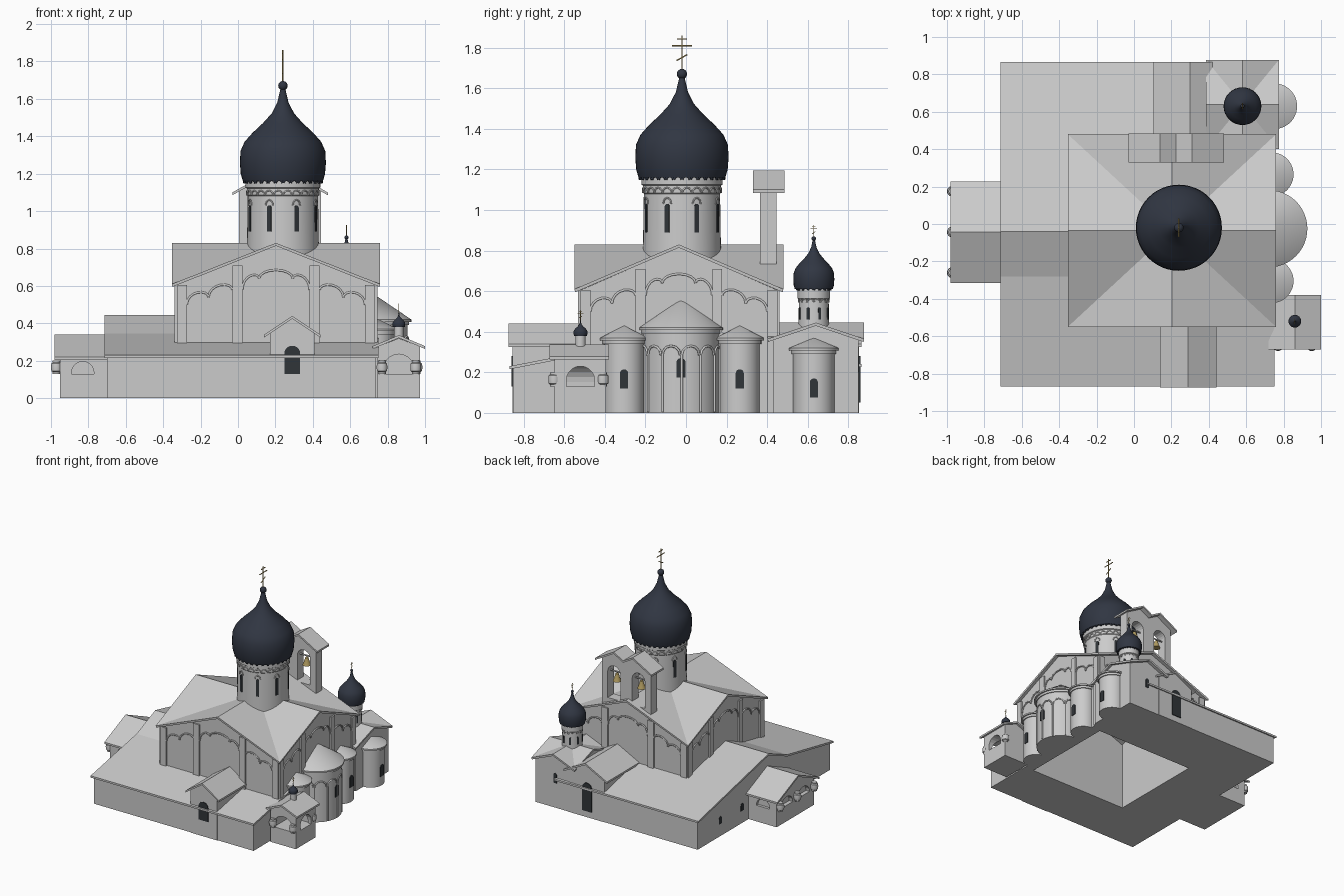
import bpy, bmesh, math
from math import sin, cos, pi, radians

if "Cube" in bpy.data.objects:
    bpy.data.objects.remove(bpy.data.objects["Cube"])

def mat(name, c):
    m = bpy.data.materials.new(name)
    m.diffuse_color = (*c, 1)
    m.use_nodes = True
    m.node_tree.nodes["Principled BSDF"].inputs["Base Color"].default_value = m.diffuse_color
    return m
NAVY, GOLD, GLASS = mat("navy", (.03, .037, .055)), mat("gold", (.45, .34, .12)), mat("glass", (.03, .035, .04))
smooth = []

def mesh(name, verts, faces, m=None, recalc=True):
    bm = bmesh.new()
    vs = [bm.verts.new(v) for v in verts]
    for f in faces:
        bm.faces.new([vs[i] for i in f])
    if recalc:
        bmesh.ops.recalc_face_normals(bm, faces=bm.faces)
    me = bpy.data.meshes.new(name)
    bm.to_mesh(me)
    bm.free()
    o = bpy.data.objects.new(name, me)
    bpy.context.collection.objects.link(o)
    if m:
        me.materials.append(m)
    return o

def prism(name, pts, axis, a, b, m=None):
    """Extrude a (horizontal, z) outline along x or y."""
    n = len(pts)
    vs = [(t, p, z) if axis == 'x' else (p, t, z) for t in (a, b) for p, z in pts]
    fs = [range(n), range(n, 2*n)] + [(i, (i+1) % n, n+(i+1) % n, n+i) for i in range(n)]
    return mesh(name, vs, fs, m)

def box(name, x0, x1, y0, y1, z0, z1, m=None):
    return prism(name, [(x0, z0), (x1, z0), (x1, z1), (x0, z1)], 'y', y0, y1, m)

def sheet(name, pts, axis, a, b, t=.015):
    """Folded roof sheet following a polyline."""
    return prism(name, pts + [(p, z-t) for p, z in reversed(pts)], axis, a, b)

def arch(c, w, z0, z1):
    r = w/2
    h = min(r, z1-z0-.002)
    return [(c-r, z0), (c+r, z0)] + [(c+r*cos(pi*i/10), z1-h+h*sin(pi*i/10)) for i in range(11)]

def gable(c, h, ze, zr, z0=0):
    return [(c-h, z0), (c+h, z0), (c+h, ze), (c, zr), (c-h, ze)]

def cross_gable(name, cx, cy, hx, hy, ze, zr, z0=None):
    ring = [(-1, -1), (0, -1), (1, -1), (1, 0), (1, 1), (0, 1), (-1, 1), (-1, 0)]
    vs = [(cx+u*hx, cy+v*hy, ze if u*v else zr) for u, v in ring] + [(cx, cy, zr)]
    fs = [(8, i, (i+1) % 8) for i in range(8)]
    if z0 is not None:
        vs += [(cx+u*hx, cy+v*hy, z0) for u, v in ring[::2]]
        for i in range(4):
            fs.append((9+i, 9+(i+1) % 4, (2*i+2) % 8, 2*i+1, 2*i))
        fs.append((12, 11, 10, 9))
        return mesh(name, vs, fs)
    o = mesh(name, vs, fs, recalc=False)
    s = o.modifiers.new("thickness", 'SOLIDIFY')
    s.thickness, s.offset = .016, -1
    return o

def lathe(name, prof, cx, cy, n=48, m=None, half=False):
    """Revolve (r, z) around a vertical axis; half keeps only the +x side."""
    k = len(prof)
    cnt, sweep, a0 = (n//2+1, pi, -pi/2) if half else (n, 2*pi, 0)
    vs, fs = [], []
    for i in range(cnt):
        a = a0 + sweep*i/(n//2 if half else n)
        vs += [(cx+r*cos(a), cy+r*sin(a), z) for r, z in prof]
    for i in range(cnt-1 if half else cnt):
        j = (i+1) % cnt
        fs += [(i*k+q, j*k+q, j*k+q+1, i*k+q+1) for q in range(k-1)]
    o = mesh(name, vs, fs, m)
    bm = bmesh.new()
    bm.from_mesh(o.data)
    bmesh.ops.remove_doubles(bm, verts=bm.verts, dist=1e-5)
    bmesh.ops.recalc_face_normals(bm, faces=bm.faces)
    bm.to_mesh(o.data)
    bm.free()
    smooth.append(o)
    return o

def rods(name, lines, rad, m=None):
    cu = bpy.data.curves.new(name, 'CURVE')
    cu.dimensions, cu.bevel_depth, cu.bevel_resolution = '3D', rad, 1
    cu.use_fill_caps = True
    for pts in lines:
        s = cu.splines.new('POLY')
        s.points.add(len(pts)-1)
        for p, q in zip(s.points, pts):
            p.co = (*q, 1)
    if m:
        cu.materials.append(m)
    o = bpy.data.objects.new(name, cu)
    bpy.context.collection.objects.link(o)

def cut(cutter, *targets):
    for t in targets:
        b = t.modifiers.new("cut", 'BOOLEAN')
        b.object, b.solver = cutter, 'EXACT'
        with bpy.context.temp_override(object=t, active_object=t):
            bpy.ops.object.modifier_apply(modifier="cut")
    bpy.data.objects.remove(cutter)

def round_window(cx, cy, r, ang, w, z0, z1):
    o = prism("window", arch(0, w, z0, z1), 'x', r-.03, r+.003, GLASS)
    o.location, o.rotation_euler = (cx, cy, 0), (0, 0, ang)

def scallops(name, cx, cy, r, a0, a1, n, z, h, rad, m=None, drop=0):
    """Row of little arches wrapped round a cylinder, optionally on thin shafts."""
    lines, st = [], (a1-a0)/n
    for i in range(n):
        c = a0+st*(i+.5)
        P = lambda a, zz: (cx+r*cos(a), cy+r*sin(a), zz)
        pts = [P(c-st*.46*cos(pi*k/6), z+h*sin(pi*k/6)) for k in range(7)]
        if drop and i:
            pts = [P(c-st*.46, z-drop)] + pts
        lines.append(pts)
    rods(name, lines, rad, m)

DOME = [(.93, 0), (.98, .08), (1, .2), (.985, .33), (.89, .43), (.7, .53), (.46, .635), (.26, .74), (.13, .86), (.06, 1), (0, 1)]
def dome(cx, cy, r, z0, z1, top, n=48):
    lathe("onion_dome", [(0, z0)] + [(a*r, z0+b*(z1-z0)) for a, b in DOME], cx, cy, n, NAVY)
    b = r*.11
    lathe("dome_ball", [(b*sin(pi*i/8), z1+b*.8-b*cos(pi*i/8)) for i in range(9)], cx, cy, 16, NAVY)
    zb = z1+b*1.7
    h = top-zb
    L = lambda w, f, s=0: [(cx, cy-w*h, zb+h*(f-s)), (cx, cy+w*h, zb+h*(f+s))]
    rods("cross", [[(cx, cy, zb-.01), (cx, cy, top)], L(.29, .7), L(.15, .9), L(.16, .35, .09)], max(h*.022, .0018), GOLD)

# Main hall, surrounding gallery and their roofs
CX, CY = .203, -.035
hall = cross_gable("main_hall", CX, CY, .53, .485, .605, .815, 0)
cross_gable("main_roof", CX, CY, .557, .515, .61, .83)
prof = [(-.87, .23), (-.28, .345), (-.04, .445), (.865, .24)]
gallery = prism("gallery", [(.85, 0), (-.85, 0), (-.85, .225)] + [(p, z-.01) for p, z in prof[1:3]] + [(.85, .233)], 'x', -.7, .735)
groof = sheet("gallery_roof", prof, 'x', -.715, .75)
cut(box("north_gap", .58, .9, .3, .95, .2, .6), groof)
cut(cross_gable("cavity", CX, CY, .45, .4, .56, .74, -.05), hall, gallery, groof)

# Pilasters and lobed relief on the four facades
for a, hu, hn in ((0, .485, .53), (pi/2, .53, .485), (pi, .485, .53), (-pi/2, .53, .485)):
    def W(u, z, d=.004):
        return (CX+cos(a)*(hn+d)-sin(a)*u*hu, CY+sin(a)*(hn+d)+cos(a)*u*hu, z)
    for u, zt in ((-.95, .605), (-.39, .71), (.39, .71), (.95, .605)):
        q = [(u-.05, 0), (u+.05, 0), (u+.05, zt), (u-.05, zt)]
        mesh("pilaster", [W(p, z, d) for d in (-.01, .012) for p, z in q],
             [(0, 1, 2, 3), (4, 5, 6, 7)] + [(i, (i+1) % 4, 4+(i+1) % 4, 4+i) for i in range(4)])
    lobes = [(-.34, .58, -.17, .64), (-.17, .64, .17, .64), (.17, .64, .34, .58)]
    lobes += [(s*.9, .5, s*.68, .54) for s in (-1, 1)] + [(s*.68, .54, s*.44, .58) for s in (-1, 1)]
    rods("lobed_relief", [[W(u0+(u1-u0)*(1-cos(pi*k/8))/2, z0+(z1-z0)*k/8+.045*sin(pi*k/8)) for k in range(9)]
                          for u0, z0, u1, z1 in lobes], .006)

# Main drum with windows, hoods and arcature, and its dome
DX, DY = .24, -.02
lathe("main_drum", [(0, .75), (.193, .75), (.188, 1.08), (.192, 1.085), (.192, 1.12), (.2, 1.125), (.2, 1.16), (0, 1.16)], DX, DY)
for i in range(8):
    a = radians(22.5+45*i)
    round_window(DX, DY, .19, a, .024, .89, 1.03)
    scallops("window_hood", DX, DY, .191, a-.12, a+.12, 1, 1.03, .03, .004)
scallops("drum_arcature", DX, DY, .193, 0, 2*pi, 24, 1.085, .025, .004)
scallops("dome_lace", DX, DY, .208, 0, 2*pi, 32, 1.15, .016, .006, NAVY)
dome(DX, DY, .23, 1.16, 1.65, 1.86)

# Apses: centre, two sides, and the chapel one
def apse(cx, cy, r, z, zr, wz, ww):
    lathe("apse", [(0, 0), (r, 0), (r, z), (0, z)], cx, cy, 48, None, True)
    lathe("apse_roof", [(0, z-.012), (r+.02, z-.012), (r+.02, z), (0, zr)], cx, cy, 48, None, True)
    lathe("apse_band", [(r-.01, z-.03), (r+.008, z-.03), (r+.008, z-.01), (r-.01, z-.01)], cx, cy, 48, None, True)
    round_window(cx, cy, r, 0, ww, wz, wz+.095)
apse(.72, -.025, .187, .42, .56, .175, .046)
scallops("apse_arcature", .72, -.025, .189, -pi/2, pi/2, 6, .285, .045, .006, None, .28)
for y in (-.305, .265):
    apse(.735, y, .098, .37, .43, .12, .04)
apse(.75, .63, .102, .32, .37, .075, .04)

# North-east chapel with small drum and dome
cross_gable("side_chapel", .58, .64, .175, .21, .365, .432, 0)
cross_gable("side_chapel_roof", .58, .64, .195, .238, .365, .445)
lathe("chapel_drum", [(0, .4), (.077, .4), (.073, .56), (.08, .565), (.08, .61), (0, .61)], .58, .63, 32)
for i in range(8):
    round_window(.58, .63, .075, radians(22.5+45*i), .014, .46, .52)
scallops("chapel_arcature", .58, .63, .076, 0, 2*pi, 14, .545, .016, .003)
scallops("chapel_lace", .58, .63, .084, 0, 2*pi, 18, .605, .01, .004, NAVY)
dome(.58, .63, .101, .61, .85, .925, 32)
prism("chapel_window", arch(.58, .03, .2, .28), 'y', .83, .853, GLASS)

# South and north entrance porches
for nm, c, h, y0, y1, f in (("south", .29, .12, -.855, -.5, -.858), ("north", .3, .165, .43, .853, .856)):
    prism(nm+"_porch", gable(c, h, .345, .425), 'y', y0, y1)
    sheet(nm+"_porch_roof", [(c-h-.03, .34), (c, .44), (c+h+.03, .34)], 'y', min(y0-.02, y0), y1+.012)
    prism(nm+"_door", arch(c if nm == "south" else .29, .085, .13 if nm == "south" else .05, .28), 'y', f-.003, f+.003, GLASS)

# Open-arched west porch with barrel columns
porch = prism("west_porch", gable(-.043, .24, .22, .325), 'x', -.952, -.69)
sheet("west_porch_roof", [(-.315, .22), (-.043, .34), (.228, .22)], 'x', -.98, -.7)
for y in (-.15, .065):
    cut(prism("c", arch(y, .15, .13, .2), 'x', -1, -.92), porch)
for y in (-.3, .22):
    cut(prism("c", arch(-.83, .12, .13, .195), 'y', y-.045, y+.045), porch)
BARREL = [(0, .13), (.02, .13), (.02, .14), (.027, .145), (.029, .165), (.027, .185), (.02, .19), (.02, .2), (0, .2)]
for y in (-.26, -.043, .175):
    lathe("barrel_column", BARREL, -.971, y, 20)
for y in (.4, .68):
    prism("west_window", arch(y-.12, .035, .1, .16), 'x', -.703, -.69, GLASS)

# South-east porch with cupola
gate = prism("east_porch", gable(.86, .113, .275, .32), 'y', -.648, -.395)
sheet("east_porch_roof", [(.72, .278), (.86, .337), (1.0, .278)], 'y', -.672, -.38)
cut(prism("c", arch(.86, .165, .13, .235), 'y', -.7, -.44), gate)
cut(prism("c", arch(-.52, .14, .13, .23), 'x', .85, 1.05), gate)
for x, y in ((.77, -.65), (.95, -.65), (.957, -.41)):
    lathe("barrel_column", BARREL, x, y, 20)
lathe("cupola_drum", [(0, .31), (.025, .31), (.025, .38), (0, .38)], .86, -.52, 20)
dome(.86, -.52, .034, .38, .45, .505, 24)

# Twin-bay belfry with bells
bell_wall = prism("belfry", [(.005, .72), (.445, .72), (.445, 1.11), (.31, 1.185), (.225, 1.135), (.14, 1.185), (.005, 1.11)], 'y', .365, .445)
for x in (.115, .335):
    cut(prism("c", arch(x, .115, .79, 1.06), 'y', .3, .5), bell_wall)
    lathe("bell", [(0, .99), (.012, .985), (.018, .96), (.032, .925), (0, .925)], x, .405, 20, GOLD)
    rods("bell_beam", [[(x-.06, .405, 1.0), (x+.06, .405, 1.0)]], .006)
sheet("belfry_roof", [(-.03, 1.1), (.14, 1.195), (.225, 1.147), (.31, 1.195), (.48, 1.1)], 'y', .33, .485)

# Turn rods into meshes and smooth the turned parts
bpy.ops.object.select_all(action='DESELECT')
curves = [o for o in bpy.context.scene.objects if o.type == 'CURVE']
for o in curves:
    o.select_set(True)
bpy.context.view_layer.objects.active = curves[0]
bpy.ops.object.convert(target='MESH')
bpy.ops.object.select_all(action='DESELECT')
for o in smooth:
    o.select_set(True)
bpy.context.view_layer.objects.active = smooth[0]
bpy.ops.object.shade_smooth_by_angle(angle=radians(35))
